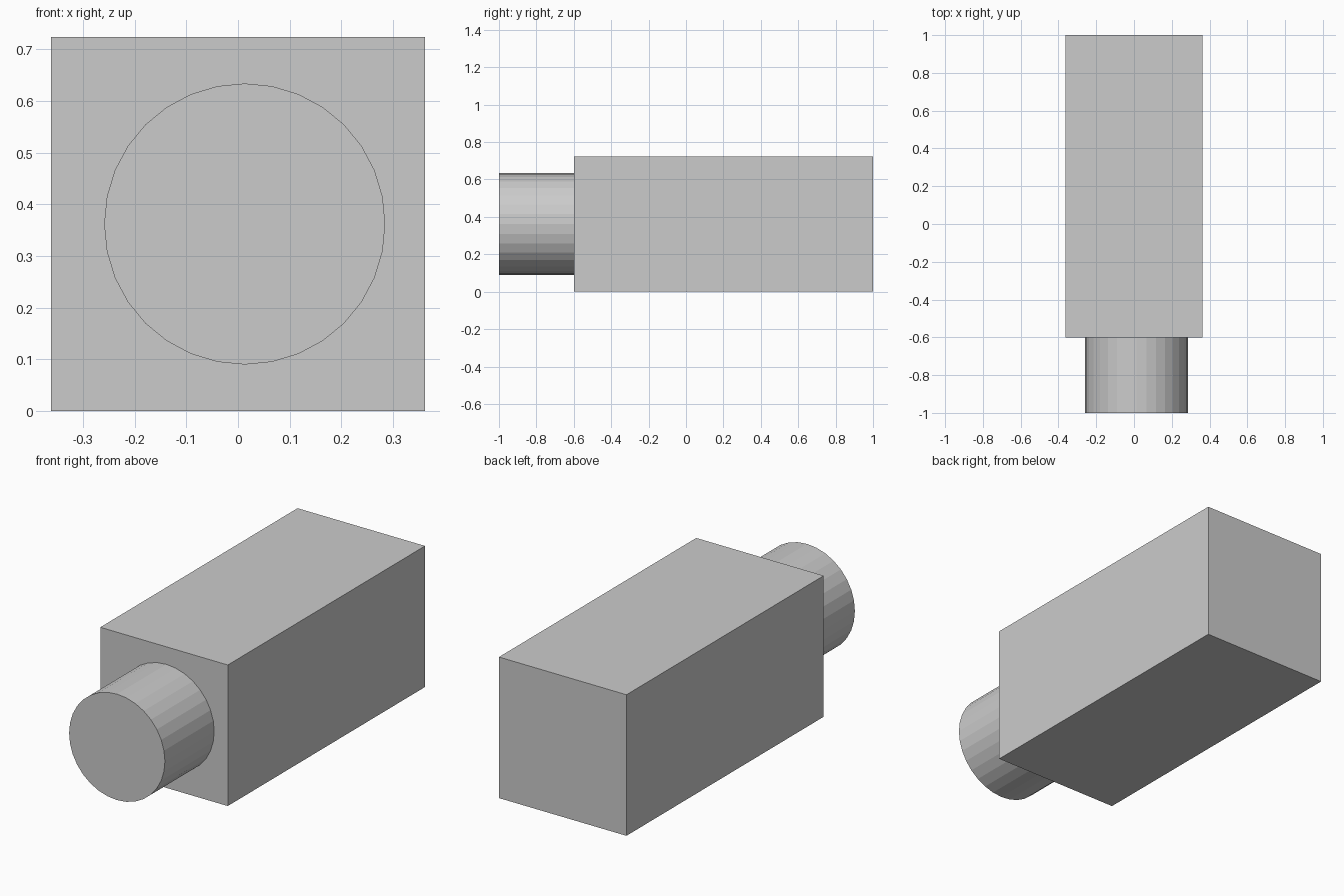
import bpy
from math import radians

if "Cube" in bpy.data.objects:
    bpy.data.objects.remove(bpy.data.objects["Cube"])

SIDE = 0.724          # square section of the body
MID_Z = SIDE / 2
JOINT_Y = -0.6        # where the round end meets the body

# Long square body
bpy.ops.mesh.primitive_cube_add(size=1, location=(0, (1 + JOINT_Y) / 2, MID_Z))
body = bpy.context.object
body.name = "body"
body.scale = (SIDE, 1 - JOINT_Y, SIDE)
bpy.ops.object.transform_apply(location=False, rotation=False, scale=True)

# Round front stub, slightly off centre, flat-shaded with 32 sides
bpy.ops.mesh.primitive_cylinder_add(
    vertices=32, radius=0.272, depth=1 + JOINT_Y,
    location=(0.013, (JOINT_Y - 1) / 2, MID_Z), rotation=(radians(90), 0, 0))
stub = bpy.context.object
stub.name = "front_stub"
